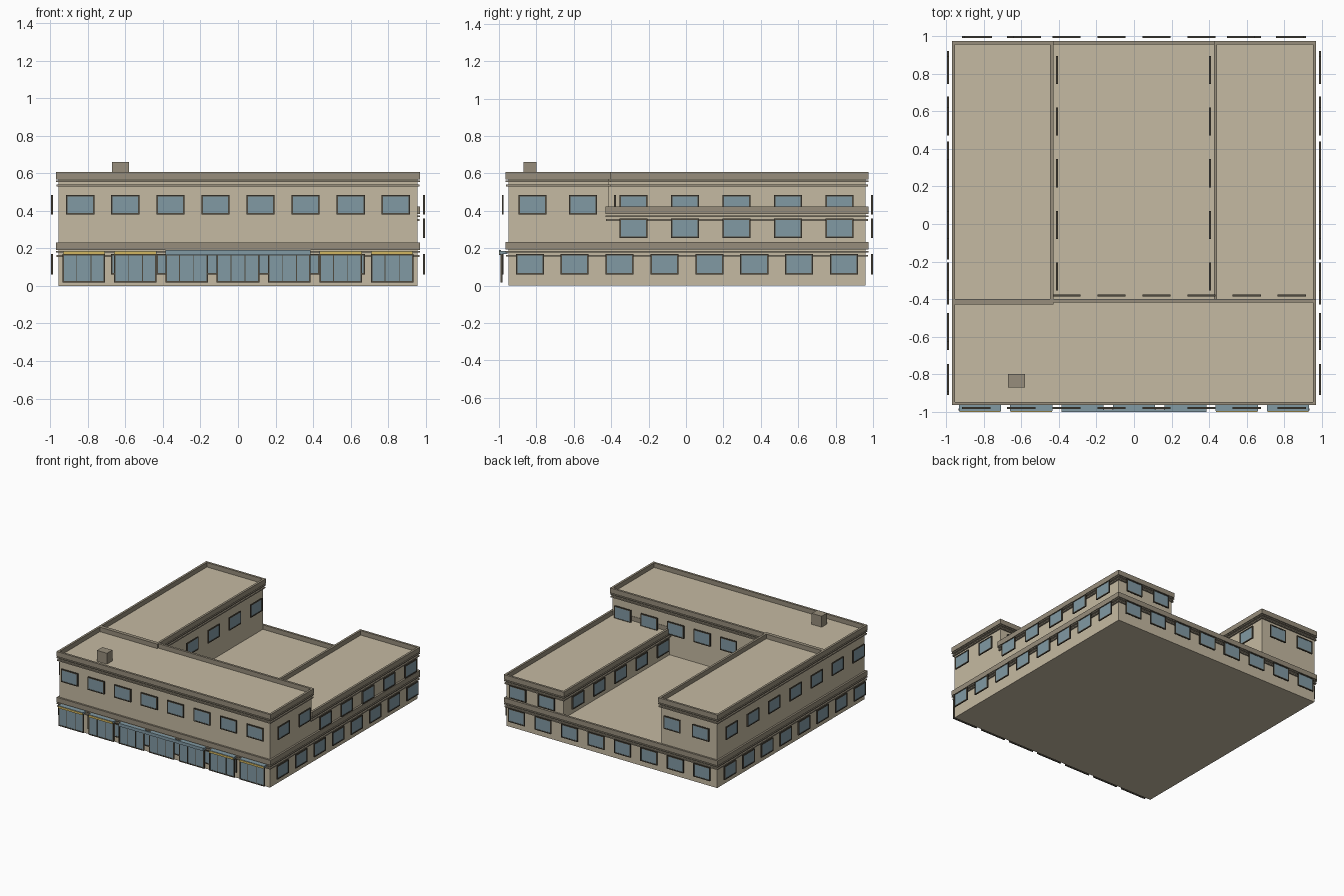
import bpy, bmesh
from mathutils import Matrix, Vector

if "Cube" in bpy.data.objects:
    bpy.data.objects.remove(bpy.data.objects["Cube"])


def material(name, color):
    m = bpy.data.materials.new(name)
    m.diffuse_color = (*color, 1)
    m.use_nodes = True
    m.node_tree.nodes["Principled BSDF"].inputs["Base Color"].default_value = m.diffuse_color
    return m


WALL = material("wall_stone", (0.56, 0.49, 0.36))
TRIM = material("trim_stone", (0.31, 0.27, 0.20))
FRAME = material("dark_frame", (0.08, 0.07, 0.05))
GLASS = material("glass", (0.22, 0.32, 0.37))
GOLD = material("gold_strip", (0.65, 0.47, 0.12))


def boxes(name, items, mat):
    """One object made of boxes, each given as (x0, x1, y0, y1, z0, z1)."""
    bm = bmesh.new()
    for x0, x1, y0, y1, z0, z1 in items:
        mtx = Matrix.Translation(((x0 + x1) / 2, (y0 + y1) / 2, (z0 + z1) / 2))
        mtx = mtx @ Matrix.Diagonal((x1 - x0, y1 - y0, z1 - z0, 1))
        bmesh.ops.create_cube(bm, size=1, matrix=mtx)
    me = bpy.data.meshes.new(name)
    bm.to_mesh(me)
    bm.free()
    me.materials.append(mat)
    ob = bpy.data.objects.new(name, me)
    bpy.context.collection.objects.link(ob)
    return ob


def ring(x0, x1, y0, y1, z0, z1, out, inn):
    """Four bars around a footprint, from out beyond the wall to inn inside it."""
    a, b, c, d = x0 - out, x1 + out, y0 - out, y1 + out
    t = out + inn
    return [(a, b, c, c + t, z0, z1), (a, b, d - t, d, z0, z1),
            (a, a + t, c + t, d - t, z0, z1), (b - t, b, c + t, d - t, z0, z1)]


def block(name, x0, x1, y0, y1, z0, roof):
    """Wall mass with a parapet and two thin string courses."""
    boxes(name + "_walls", [(x0, x1, y0, y1, z0, roof)], WALL)
    boxes(name + "_parapet", ring(x0, x1, y0, y1, roof - 0.003, roof + 0.037, 0.015, 0.003), TRIM)
    bands = ring(x0, x1, y0, y1, roof - 0.040, roof - 0.030, 0.012, 0.004)
    bands += ring(x0, x1, y0, y1, roof - 0.017, roof - 0.009, 0.015, 0.004)
    boxes(name + "_string_courses", bands, TRIM)


frames, panes = [], []


def window(axis, pos, sign, u, z0, z1, w=0.15, mullions=0):
    """Framed pane in front of a wall; axis is the wall normal, pos its outer face."""
    def put(store, u0, u1, a, b, depth, inset=0.0):
        p, q = sorted((pos - sign * inset, pos - sign * depth))
        store.append((p, q, u0, u1, a, b) if axis == 'x' else (u0, u1, p, q, a, b))
    l, r, f = u - w / 2, u + w / 2, 0.008
    put(frames, l, r, z0, z0 + f, 0.010)
    put(frames, l, r, z1 - f, z1, 0.010)
    put(frames, l, l + f, z0 + f, z1 - f, 0.010)
    put(frames, r - f, r, z0 + f, z1 - f, 0.010)
    put(panes, l + f, r - f, z0 + f, z1 - f, 0.008, 0.003)
    for i in range(mullions):
        m = l + w * (i + 1) / (mullions + 1)
        put(frames, m - 0.002, m + 0.002, z0 + f, z1 - f, 0.008)


# Building masses
X, YF, YB = 0.955, -0.95, 0.96
block("ground_floor", -X, X, YF, YB, 0, 0.195)
block("front_block", -X, X, YF, -0.415, 0.19, 0.57)
block("left_wing", -X, -0.445, -0.415, YB, 0.19, 0.57)
block("right_wing", 0.44, X, -0.415, YB, 0.19, 0.385)
boxes("chimney", [(-0.67, -0.58, -0.87, -0.80, 0.565, 0.66)], TRIM)

# Window rows: ground, low wing and upper storey heights
G, L, U = (0.06, 0.17), (0.255, 0.36), (0.38, 0.485)
row8 = [-0.84 + 0.24 * i for i in range(8)]
wing5 = [-0.28 + 0.275 * i for i in range(5)]
for u in row8:
    window('y', -0.985, -1, u, *G)
    window('y', -0.985, -1, u, *U)
    window('y', 1.0, 1, u, *G)
    for s in (-1, 1):
        window('x', 0.995 * s, s, u + 0.005, *G)
for s in (-1, 1):
    for u in (-0.82, -0.55):
        window('x', 0.995 * s, s, u, *U)
for u in wing5:
    window('x', -0.995, -1, u, *U)
    window('x', 0.995, 1, u, *L)
    window('x', -0.405, 1, u, *U)
    window('x', 0.40, -1, u, *L)
for u in row8[2:]:
    window('y', -0.375, 1, u, *U)
for u in (0.57, 0.83):
    window('y', 1.0, 1, -u, *U)
    window('y', 1.0, 1, u, *L)

# Shopfronts with canopies; the outer four carry gold strips
canopies, strips = [], []
for i in range(-3, 4):
    c = i * 0.2735
    window('y', -0.992, -1, c, 0.018, 0.17, 0.227, 2)
    canopies.append((c - 0.112, c + 0.112, -0.996, -0.955, 0.17, 0.186))
    if abs(i) > 1:
        strips.append((c - 0.11, c + 0.11, -1.0, -0.994, 0.167, 0.183))
canopies.append((-0.385, 0.385, -1.0, -0.988, 0.165, 0.19))

boxes("window_frames", frames, FRAME)
boxes("window_panes", panes, GLASS)
boxes("shop_canopies", canopies, GLASS)
boxes("shop_gold_strips", strips, GOLD)
